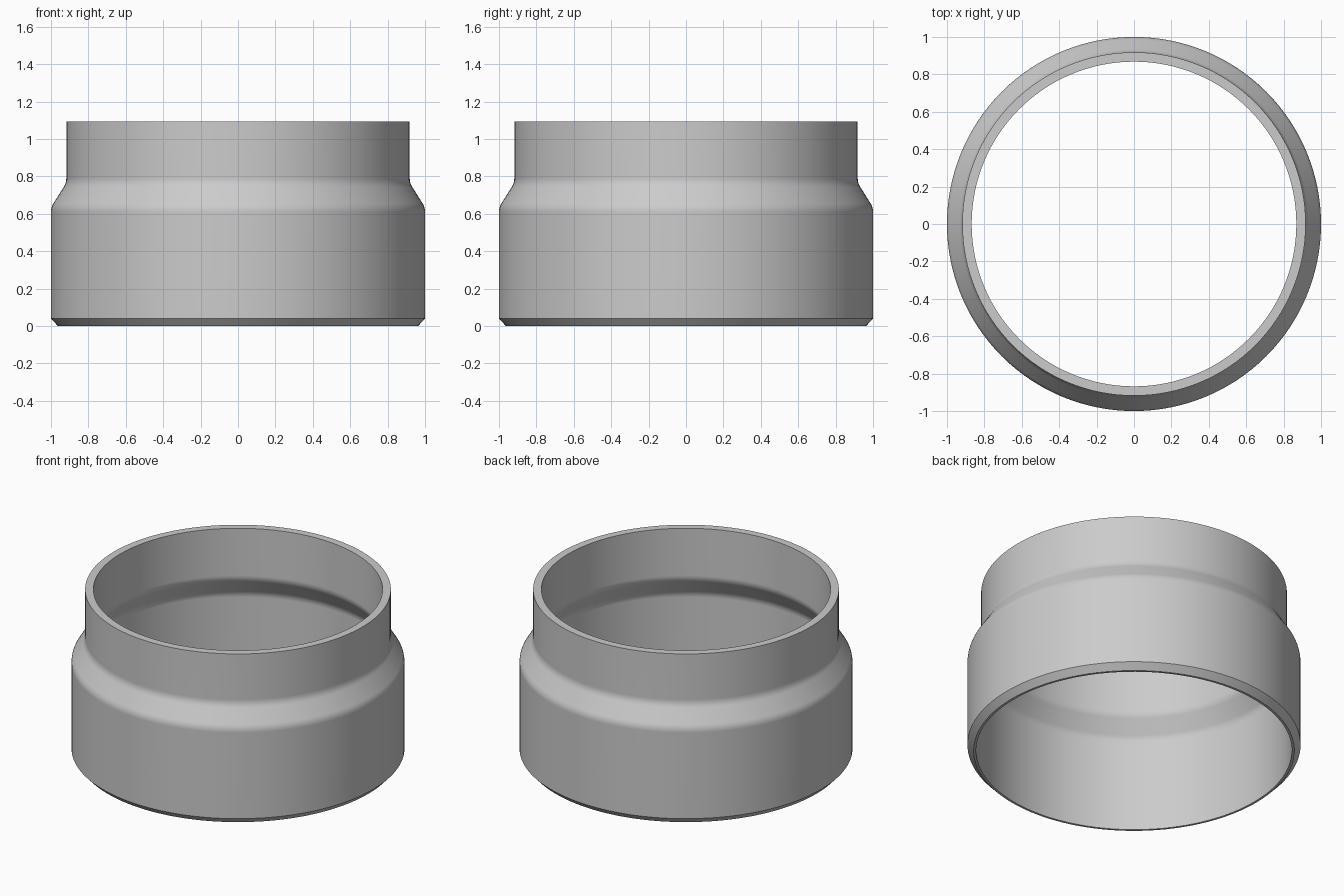
import bpy, bmesh, math
from mathutils import Vector

cube = bpy.data.objects.get("Cube")
if cube:
    bpy.data.objects.remove(cube, do_unlink=True)

SEGMENTS = 128
FILLET = 0.025

# Plain grey
grey = bpy.data.materials.new("plain_grey")
grey.use_nodes = True
color = (0.6, 0.6, 0.6, 1)
grey.diffuse_color = color
grey.node_tree.nodes["Principled BSDF"].inputs["Base Color"].default_value = color

# Wall section as (radius, height, rounded corner), up the outside and down the inside
section = [
    (0.963, 0, False), (1, 0.04, False),
    (1, 0.635, True), (0.918, 0.765, True), (0.918, 1.093, False),
    (0.868, 1.093, False), (0.868, 0.755, True), (0.948, 0.625, True),
    (0.948, 0, False),
]


def rounded(section, steps=4):
    """Replace each marked corner by a short curve."""
    points = []
    for i, (r, z, soft) in enumerate(section):
        corner = Vector((r, 0, z))
        if not soft:
            points.append(corner)
            continue
        before, after = (Vector((s[0], 0, s[1])) for s in (section[i - 1], section[i + 1]))
        a = corner + (before - corner).normalized() * FILLET
        b = corner + (after - corner).normalized() * FILLET
        for k in range(steps + 1):
            t = k / steps
            points.append(a.lerp(corner, t).lerp(corner.lerp(b, t), t))
    return points


# Stepped pipe sleeve, spun around the upright axis
bm = bmesh.new()
verts = [bm.verts.new(p) for p in rounded(section)]
edges = [bm.edges.new((v, verts[(i + 1) % len(verts)])) for i, v in enumerate(verts)]
bmesh.ops.spin(bm, geom=verts + edges, cent=(0, 0, 0), axis=(0, 0, 1),
               angle=math.tau, steps=SEGMENTS, use_merge=True)
bmesh.ops.remove_doubles(bm, verts=bm.verts, dist=0.0001)
bmesh.ops.recalc_face_normals(bm, faces=bm.faces)
mesh = bpy.data.meshes.new("pipe_sleeve")
bm.to_mesh(mesh)
bm.free()
mesh.materials.append(grey)
sleeve = bpy.data.objects.new("pipe_sleeve", mesh)
bpy.context.collection.objects.link(sleeve)

# Smooth walls with crisp rims and chamfer
bpy.ops.object.select_all(action='DESELECT')
sleeve.select_set(True)
bpy.context.view_layer.objects.active = sleeve
bpy.ops.object.shade_smooth_by_angle(angle=math.radians(35))
normals = sleeve.modifiers.new("even_shading", 'WEIGHTED_NORMAL')
normals.keep_sharp = True
